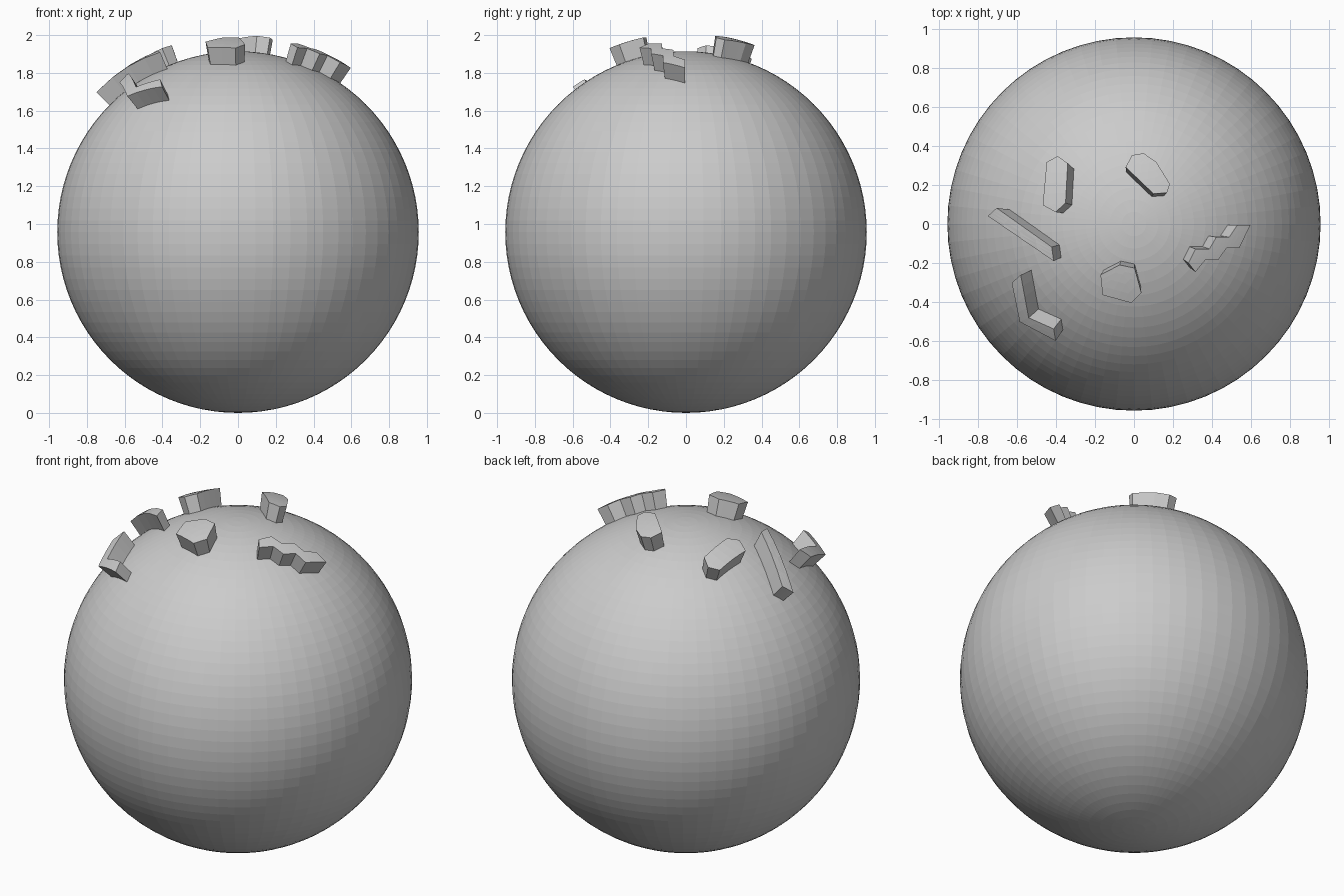
import bpy, bmesh
from math import sqrt
from mathutils import Vector

if "Cube" in bpy.data.objects:
    bpy.data.objects.remove(bpy.data.objects["Cube"])

R_BALL, R_OUT, R_IN = 0.957, 1.055, 0.93
CENTRE = Vector((0, 0, R_BALL))

# Faceted ball
bpy.ops.mesh.primitive_uv_sphere_add(segments=64, ring_count=48, radius=R_BALL, location=CENTRE)
bpy.context.object.name = "ball"


def raised_block(name, outline):
    """Block whose plan outline is projected on the outer sphere and extruded radially inwards."""
    bm = bmesh.new()
    face = bm.faces.new([bm.verts.new((x, y, 0)) for x, y in outline])
    if face.normal.z < 0 or sum(a[0] * b[1] - b[0] * a[1] for a, b in
                                zip(outline, outline[1:] + outline[:1])) < 0:
        face.normal_flip()
    bmesh.ops.triangulate(bm, faces=bm.faces[:])
    bmesh.ops.subdivide_edges(bm, edges=bm.edges[:], cuts=3, use_grid_fill=True)
    # curve the cap onto the outer sphere
    for v in bm.verts:
        v.co.z = sqrt(R_OUT ** 2 - v.co.x ** 2 - v.co.y ** 2)
    # walls sink into the ball
    ext = bmesh.ops.extrude_face_region(bm, geom=bm.faces[:], use_keep_orig=True)
    for v in (g for g in ext["geom"] if isinstance(g, bmesh.types.BMVert)):
        v.co *= R_IN / R_OUT
    bmesh.ops.recalc_face_normals(bm, faces=bm.faces[:])
    mesh = bpy.data.meshes.new(name)
    bm.to_mesh(mesh)
    bm.free()
    ob = bpy.data.objects.new(name, mesh)
    ob.location = CENTRE
    bpy.context.collection.objects.link(ob)


# Raised blocks, outlines in plan
raised_block("long_hexagon_block", [(-.448, .317), (-.392, .348), (-.34, .312),
                                    (-.351, .108), (-.402, .061), (-.468, .097)])
raised_block("tapered_block", [(-.043, .292), (-.01, .353), (.049, .363), (.115, .317),
                               (.184, .205), (.169, .16), (.10, .155)])
raised_block("straight_bar", [(-.75, .041), (-.704, .082), (-.422, -.118), (-.412, -.19)])
raised_block("angled_bar", [(-.627, -.302), (-.581, -.261), (-.54, -.481),
                            (-.412, -.538), (-.402, -.599), (-.586, -.502)])
raised_block("rounded_block", [(-.172, -.261), (-.074, -.21), (.003, -.226),
                               (.038, -.353), (-.013, -.405), (-.161, -.364)])
raised_block("zigzag_bar", [(.279, -.2), (.315, -.128), (.387, -.128), (.422, -.067),
                            (.489, -.067), (.53, -.005), (.597, -.005), (.54, -.123),
                            (.474, -.123), (.433, -.184), (.366, -.184), (.315, -.246)])
